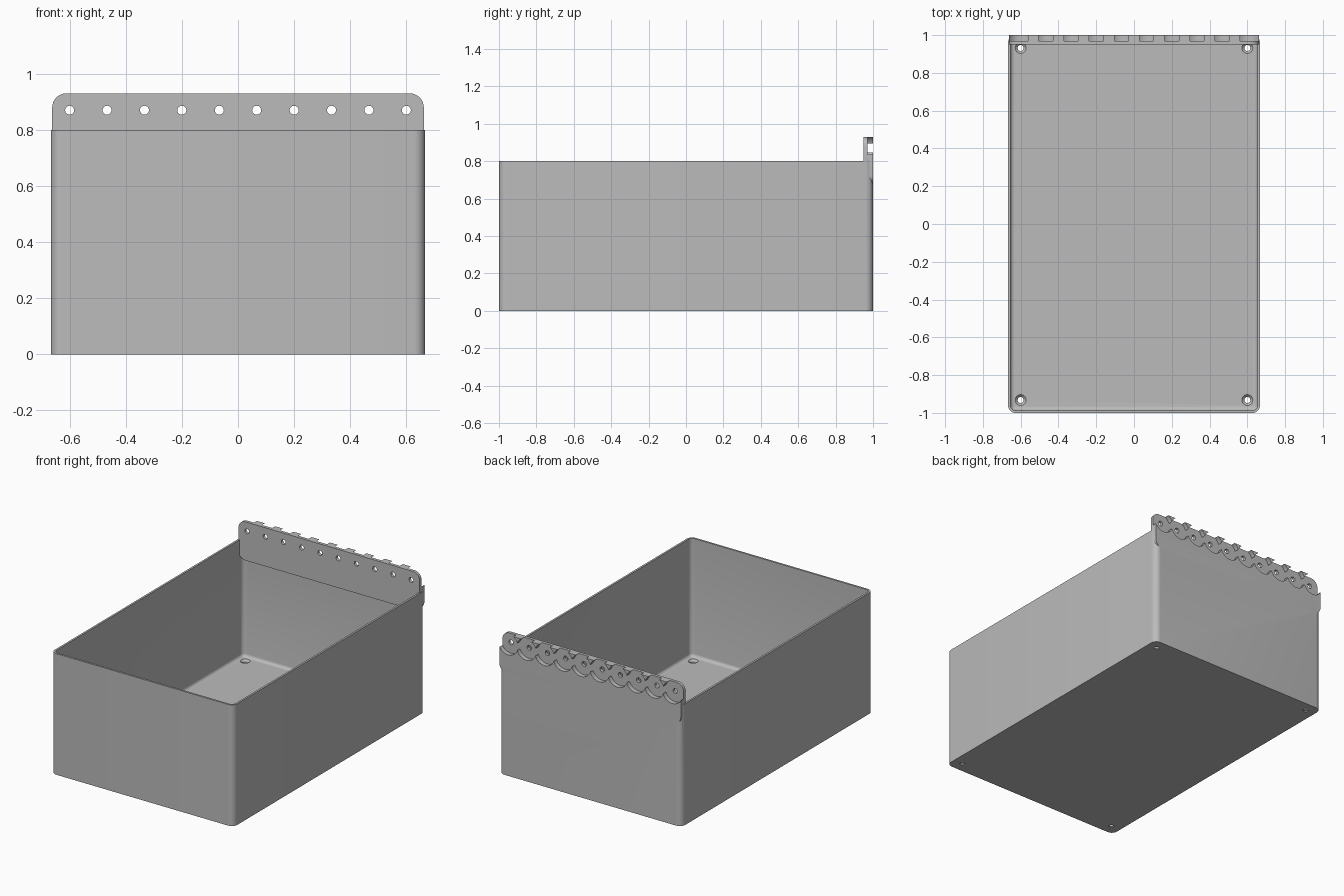
import bpy
import bmesh
from math import cos, sin, pi, radians
from mathutils import Matrix

if "Cube" in bpy.data.objects:
    bpy.data.objects.remove(bpy.data.objects["Cube"], do_unlink=True)

grey = bpy.data.materials.new("plain_grey")
grey.use_nodes = True
colour = (0.5, 0.5, 0.5, 1)
grey.diffuse_color = colour
grey.node_tree.nodes["Principled BSDF"].inputs["Base Color"].default_value = colour


def to_object(bm, name):
    bmesh.ops.recalc_face_normals(bm, faces=bm.faces)
    mesh = bpy.data.meshes.new(name)
    bm.to_mesh(mesh)
    bm.free()
    mesh.materials.append(grey)
    obj = bpy.data.objects.new(name, mesh)
    bpy.context.collection.objects.link(obj)
    return obj


def rounded_prism(name, half_w, half_h, radius, depth, matrix, fillet=0):
    """Rounded rectangle in local xy, extruded along local z."""
    bm = bmesh.new()
    loop = []
    corners = [(1, 1), (-1, 1), (-1, -1), (1, -1)]
    for q, (sx, sy) in enumerate(corners):
        for i in range(9):
            a = pi / 2 * (q + i / 8)
            loop.append(bm.verts.new((sx * (half_w - radius) + radius * cos(a),
                                      sy * (half_h - radius) + radius * sin(a), 0)))
    base = bm.faces.new(loop)
    up = bmesh.ops.extrude_face_region(bm, geom=[base], use_keep_orig=True)
    bmesh.ops.translate(bm, vec=(0, 0, depth),
                        verts=[v for v in up["geom"] if isinstance(v, bmesh.types.BMVert)])
    if fillet:
        edges = [e for e in bm.edges if all(v.co.z < depth / 2 for v in e.verts)]
        bmesh.ops.bevel(bm, geom=edges, offset=fillet, segments=4, profile=0.5,
                        affect='EDGES')
    bm.transform(matrix)
    return to_object(bm, name)


def cone(name, r1, r2, depth, matrix, segments=32):
    bm = bmesh.new()
    bmesh.ops.create_cone(bm, cap_ends=True, segments=segments, radius1=r1,
                          radius2=r2, depth=depth, matrix=matrix)
    return to_object(bm, name)


def combine(target, others, operation):
    """Apply booleans and remove the helper objects."""
    for other in others:
        mod = target.modifiers.new("cut", 'BOOLEAN')
        mod.operation = operation
        mod.solver = 'EXACT'
        mod.object = other
        other.hide_render = True
    bpy.context.view_layer.update()
    evaluated = target.evaluated_get(bpy.context.evaluated_depsgraph_get())
    mesh = bpy.data.meshes.new_from_object(evaluated)
    target.modifiers.clear()
    target.data = mesh
    for other in others:
        bpy.data.objects.remove(other, do_unlink=True)


move = Matrix.Translation
HALF_W, HEIGHT, WALL, FLOOR = 0.667, 0.8, 0.013, 0.02
BACK, PLATE_FRONT, RECESS_FLOOR = 1.0, 0.95, 0.97
TOP, PLATE_BOTTOM, HOLE_Z = 0.93, 0.675, 0.87
along_y = Matrix.Rotation(radians(90), 4, 'X')

# Open box with rounded corners and a filleted floor
bin_body = rounded_prism("storage_bin", HALF_W, 1, 0.04, HEIGHT, Matrix.Identity(4))
cavity = rounded_prism("cavity", HALF_W - WALL, 1 - WALL, 0.04 - WALL, HEIGHT,
                       move((0, 0, FLOOR)), fillet=0.02)
combine(bin_body, [cavity], 'DIFFERENCE')

# Hanging plate along the back rim
plate = rounded_prism("hanging_plate", 0.662, (TOP - PLATE_BOTTOM) / 2, 0.05,
                      BACK - PLATE_FRONT,
                      move((0, BACK, (TOP + PLATE_BOTTOM) / 2)) @ along_y)
combine(bin_body, [plate], 'UNION')

# Row of scalloped recesses and screw holes in the plate
cutters = []
for i in range(10):
    x = -0.6 + i * 1.2 / 9
    cutters.append(cone("recess", 0.071, 0.071, 0.1,
                        move((x, RECESS_FLOOR + 0.05, HOLE_Z)) @ along_y, 48))
    cutters.append(cone("screw_hole", 0.016, 0.016, 0.3,
                        move((x, BACK, HOLE_Z)) @ along_y, 24))

# Countersunk holes in the floor corners
for sx in (-1, 1):
    for sy in (-1, 1):
        spot = (sx * 0.6, sy * 0.932, 0)
        cutters.append(cone("floor_hole", 0.016, 0.016, 0.1, move(spot)))
        cutters.append(cone("countersink", 0.014, 0.036, 0.022,
                            move((spot[0], spot[1], FLOOR - 0.004))))
combine(bin_body, cutters, 'DIFFERENCE')

# Smooth the rounded corners, keep the edges crisp
bpy.ops.object.select_all(action='DESELECT')
bin_body.select_set(True)
bpy.context.view_layer.objects.active = bin_body
bpy.ops.object.shade_smooth_by_angle(angle=radians(30))
